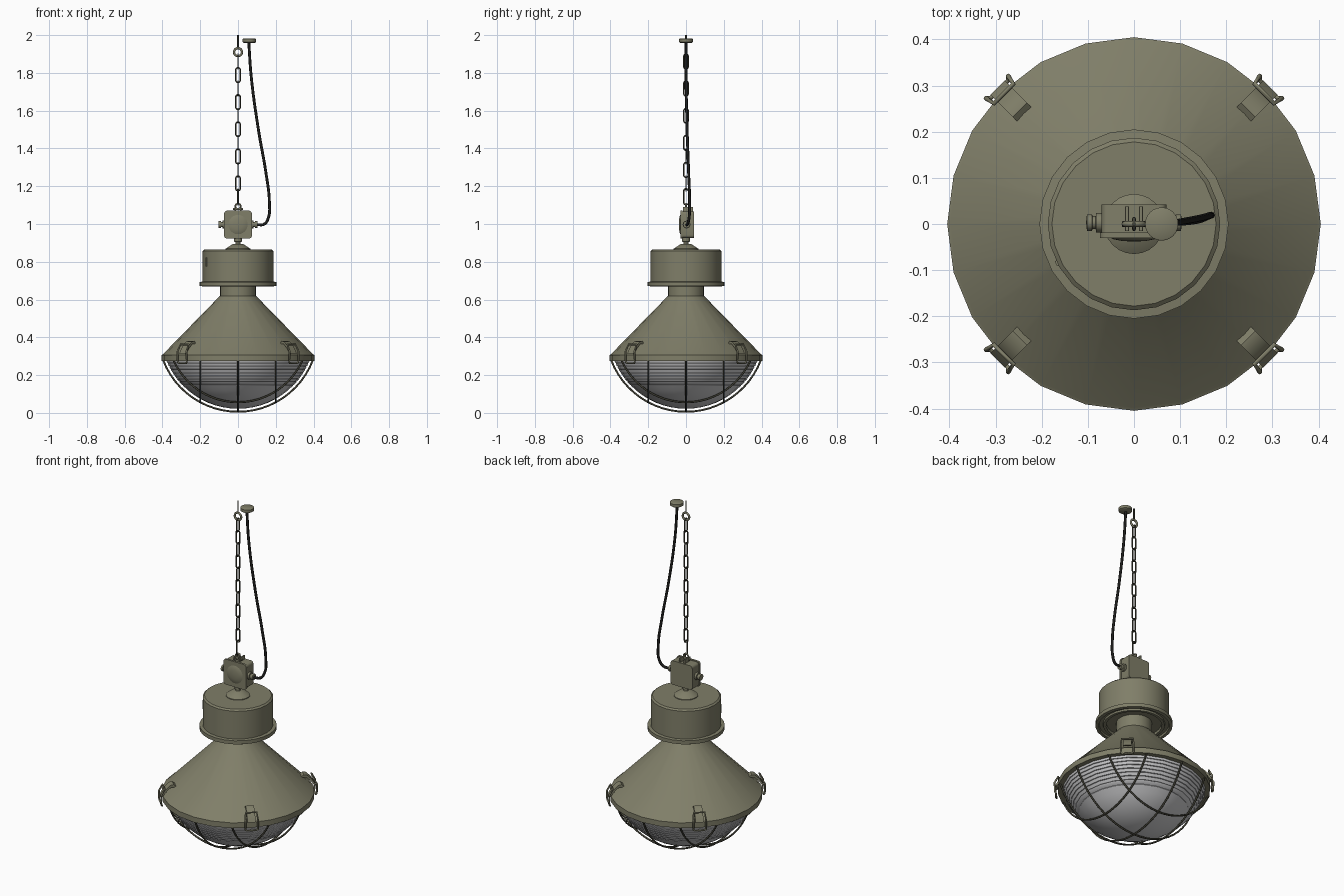
import bpy, bmesh, math
from mathutils import Matrix, Vector

if "Cube" in bpy.data.objects:
    bpy.data.objects.remove(bpy.data.objects["Cube"])


def material(name, rgb):
    m = bpy.data.materials.new(name)
    m.diffuse_color = (*rgb, 1)
    m.use_nodes = True
    m.node_tree.nodes["Principled BSDF"].inputs["Base Color"].default_value = m.diffuse_color
    return m


OLIVE = material("olive paint", (0.215, 0.21, 0.14))
DARK = material("dark olive metal", (0.06, 0.058, 0.04))
GLASS = material("grey glass", (0.6, 0.6, 0.61))
BLACK = material("black rubber", (0.012, 0.012, 0.011))


def activate(ob):
    bpy.ops.object.select_all(action='DESELECT')
    ob.select_set(True)
    bpy.context.view_layer.objects.active = ob


def finish(name, bm, mat, angle=35):
    bmesh.ops.recalc_face_normals(bm, faces=bm.faces)
    me = bpy.data.meshes.new(name)
    bm.to_mesh(me)
    bm.free()
    me.materials.append(mat)
    ob = bpy.data.objects.new(name, me)
    bpy.context.collection.objects.link(ob)
    activate(ob)
    bpy.ops.object.shade_smooth_by_angle(angle=math.radians(angle))
    return ob


def lathe(name, profile, mat=OLIVE, n=24, matrix=None):
    """Revolve (radius, height) points round the z axis."""
    bm = bmesh.new()
    rings = []
    for r, z in profile:
        if r < 1e-6:
            rings.append([bm.verts.new((0, 0, z))] * n)
        else:
            rings.append([bm.verts.new((r * math.cos(2 * math.pi * i / n),
                                        r * math.sin(2 * math.pi * i / n), z)) for i in range(n)])
    for a, b in zip(rings, rings[1:]):
        for i in range(n):
            j = (i + 1) % n
            vs = list(dict.fromkeys([a[i], a[j], b[j], b[i]]))
            if len(vs) > 2:
                bm.faces.new(vs)
    if matrix:
        bm.transform(matrix)
    return finish(name, bm, mat)


def box(name, x, y, z, bevel=0.0, matrix=None):
    bm = bmesh.new()
    bmesh.ops.create_cube(bm, size=1)
    for v in bm.verts:
        v.co = Vector([lo + (c + 0.5) * (hi - lo) for c, (lo, hi) in zip(v.co, (x, y, z))])
    if bevel:  # round only the edges running front to back
        edges = [e for e in bm.edges if abs(e.verts[0].co.y - e.verts[1].co.y) > 1e-5]
        bmesh.ops.bevel(bm, geom=edges, offset=bevel, segments=3, affect='EDGES', profile=0.5)
    if matrix:
        bm.transform(matrix)
    return finish(name, bm, OLIVE)


def wires(name, paths, radius, mat=OLIVE, closed=False, smooth=False):
    """Round wire swept along one or more point lists."""
    cu = bpy.data.curves.new(name, 'CURVE')
    cu.dimensions = '3D'
    cu.bevel_depth = radius
    cu.bevel_resolution = 2
    cu.use_fill_caps = True
    cu.resolution_u = 8
    for pts in paths:
        s = cu.splines.new('BEZIER' if smooth else 'POLY')
        items = s.bezier_points if smooth else s.points
        items.add(len(pts) - 1)
        for p, co in zip(items, pts):
            if smooth:
                p.co = co
                p.handle_left_type = p.handle_right_type = 'AUTO'
            else:
                p.co = (*co, 1)
        s.use_cyclic_u = closed
    cu.materials.append(mat)
    ob = bpy.data.objects.new(name, cu)
    bpy.context.collection.objects.link(ob)
    activate(ob)
    bpy.ops.object.convert(target='MESH')
    bpy.ops.object.shade_smooth_by_angle(angle=math.radians(50))


# Conical shade with rim, neck, and lower lip around the glass
lathe("shade", [(0.095, 0.69), (0.095, 0.62), (0.398, 0.31), (0.405, 0.306), (0.405, 0.275),
                (0.378, 0.275), (0.372, 0.29), (0.372, 0.305)])

# Ballast housing with lip and stepped underside
lathe("housing", [(0, 0.865), (0.178, 0.865), (0.187, 0.857), (0.187, 0.695), (0.205, 0.693),
                  (0.205, 0.672), (0.187, 0.67), (0.185, 0.682), (0.165, 0.682), (0.163, 0.672),
                  (0.148, 0.672), (0.146, 0.686), (0.09, 0.686)])
box("rating_plate", (0.184, 0.19), (-0.006, 0.006), (0.775, 0.822),
    matrix=Matrix.Rotation(math.radians(207), 4, 'Z'))
lathe("housing_cap", [(0.065, 0.86), (0.065, 0.869), (0.03, 0.893), (0.0, 0.895)])
lathe("stem", [(0.014, 0.88), (0.014, 0.905), (0.021, 0.907), (0.021, 0.926), (0.014, 0.93)], n=12)

# Glass bowl: ridged upper band, smooth spherical bottom
CZ, GR, CR = 0.43, 0.408, 0.424
glass = [(0.374, 0.295)]
for k in range(8):
    top = 0.279 - k * 0.0165
    r = math.sqrt(GR ** 2 - (CZ - top) ** 2)
    low = math.sqrt(GR ** 2 - (CZ - top + 0.0165) ** 2)
    glass += [(r, top - 0.001), (low + 0.002, top - 0.0145), (low - 0.003, top - 0.0155)]
start = math.acos((CZ - 0.145) / GR)
glass += [(GR * math.sin(start * (1 - k / 8)), CZ - GR * math.cos(start * (1 - k / 8)))
          for k in range(9)]
lathe("glass_bowl", glass, GLASS)

# Wire guard: three parallel arcs each way on a sphere
arcs = []
for d in (-0.2, 0, 0.2):
    rad = math.sqrt(CR ** 2 - d * d)
    end = math.acos((CZ - 0.28) / rad)
    for swap in (False, True):
        pts = []
        for k in range(25):
            a = -end + 2 * end * k / 24
            u, z = rad * math.sin(a), CZ - rad * math.cos(a)
            pts.append((d, u, z) if swap else (u, d, z))
        arcs.append(pts)
wires("wire_guard", arcs, 0.005, DARK)

# Four latches on the rim: curled lever plate and wire bail
for q in range(4):
    rot = Matrix.Rotation(math.radians(45 + 90 * q), 4, 'Z')
    bm = bmesh.new()
    outer = [(0.337, 0.37), (0.35, 0.38), (0.368, 0.377), (0.392, 0.354), (0.41, 0.328), (0.418, 0.312)]
    inner = [(0.408, 0.312), (0.4, 0.325), (0.385, 0.345), (0.364, 0.364), (0.346, 0.364)]
    face = bm.faces.new([bm.verts.new((u, -0.022, z)) for u, z in outer + inner])
    ext = bmesh.ops.extrude_face_region(bm, geom=[face])
    for v in ext["geom"]:
        if isinstance(v, bmesh.types.BMVert):
            v.co.y = 0.022
    bm.transform(rot)
    finish(f"latch_lever_{q}", bm, OLIVE)
    bail = [(0.4, -0.03, 0.362), (0.42, -0.034, 0.325), (0.418, -0.034, 0.272), (0.413, -0.026, 0.263),
            (0.413, 0.026, 0.263), (0.418, 0.034, 0.272), (0.42, 0.034, 0.325), (0.4, 0.03, 0.362)]
    wires(f"latch_bail_{q}", [[rot @ Vector(p) for p in bail]], 0.005, closed=True)

# Junction box, lid with round boss, side glands and hanging lugs
box("junction_box", (-0.07, 0.07), (-0.02, 0.042), (0.927, 1.067), 0.014)
box("junction_lid", (-0.074, 0.074), (-0.03, -0.018), (0.923, 1.071), 0.016)
lathe("lid_boss", [(0.055, 0.028), (0.045, 0.033), (0.025, 0.037), (0, 0.038)],
      matrix=Matrix.Translation((0, 0, 0.997)) @ Matrix.Rotation(math.pi / 2, 4, 'X'))
for name, s in (("cable_gland", 1), ("blind_plug", -1)):
    lathe(name, [(0.021, 0.065), (0.021, 0.082), (0.014, 0.083), (0.014, 0.09), (0.018, 0.091),
                 (0.018, 0.102), (0, 0.104)], n=12,
          matrix=Matrix.Translation((0, 0.003, 0.997)) @ Matrix.Rotation(s * math.pi / 2, 4, 'Y'))
for i, x in enumerate((-0.015, 0.015)):
    box(f"hanging_lug_{i}", (x - 0.004, x + 0.004), (-0.015, 0.038), (1.06, 1.09), 0.002)
wires("lug_pin", [[(-0.026, 0, 1.08), (0.026, 0, 1.08)]], 0.006)


# Chain: alternating stadium links, open hook, eye bolt
def link(zc, along_x, half=0.039, w=0.0115, start=0, stop=16):
    pts = []
    for k in range(start, stop):
        a = 2 * math.pi * (k + 0.5) / 16
        u = w * math.cos(a)
        z = zc + w * math.sin(a) + math.copysign(half - w, math.sin(a))
        pts.append((u, 0, z) if along_x else (0, u, z))
    return pts


wires("chain", [link(1.86 - 0.0717 * i, i % 2 == 1) for i in range(10)], 0.0038, DARK, closed=True)
wires("s_hook", [link(1.144, False, 0.042, 0.012, 0, 15)], 0.004, DARK)


def ring(zc, r):
    return [[(r * math.cos(math.pi * k / 10), 0, zc + r * math.sin(math.pi * k / 10)) for k in range(20)]]


wires("box_ring", ring(1.094, 0.014), 0.0045, closed=True)
wires("eye_ring", ring(1.91, 0.021), 0.006, closed=True)
wires("eye_bolt", [[(0, 0, 1.93), (0, 0, 2.0)]], 0.004, DARK)

# Ceiling rose and supply cable
lathe("ceiling_rose", [(0, 1.958), (0.03, 1.959), (0.036, 1.963), (0.036, 1.979), (0.033, 1.981), (0, 1.981)],
      matrix=Matrix.Translation((0.06, 0, 0)))
wires("supply_cable", [[(0.057, 0, 1.962), (0.07, 0, 1.78), (0.108, 0.006, 1.5), (0.148, 0.014, 1.27),
                        (0.166, 0.019, 1.12), (0.16, 0.016, 1.03), (0.138, 0.008, 0.999),
                        (0.098, 0.003, 0.996)]], 0.0075, BLACK, smooth=True)
